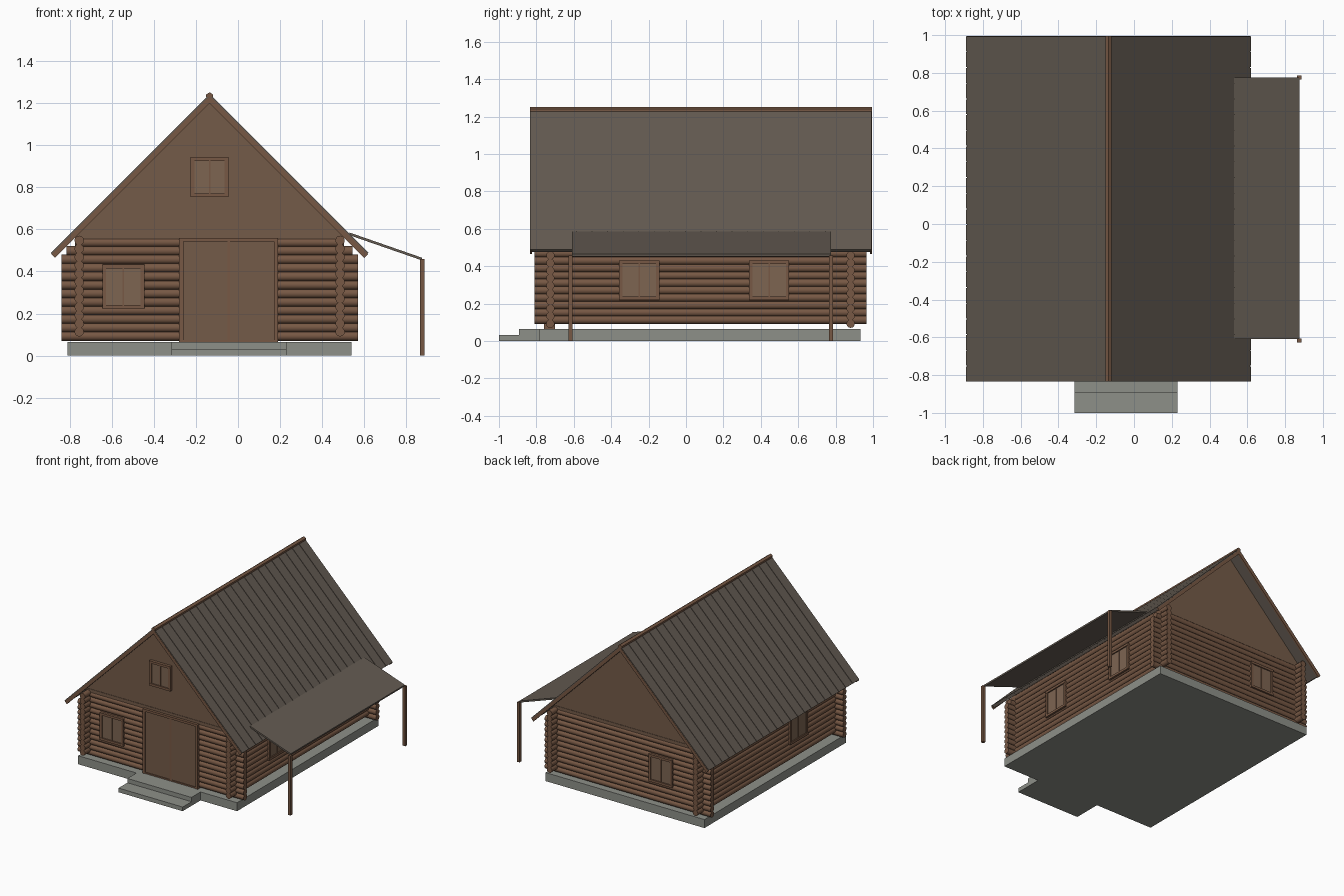
import bpy, bmesh, math
from mathutils import Matrix, Vector

if "Cube" in bpy.data.objects:
    bpy.data.objects.remove(bpy.data.objects["Cube"])

def material(name, rgb):
    m = bpy.data.materials.new(name)
    m.diffuse_color = (*rgb, 1)
    m.use_nodes = True
    m.node_tree.nodes["Principled BSDF"].inputs["Base Color"].default_value = m.diffuse_color
    return m

LOG = material("log brown", (0.185, 0.098, 0.058))
PLANK = material("plank brown", (0.175, 0.105, 0.066))
PANE = material("shutter brown", (0.205, 0.128, 0.083))
ROOF = material("roof grey brown", (0.125, 0.103, 0.083))
STONE = material("concrete grey", (0.27, 0.28, 0.25))

CX = -0.135                      # house centre line
WX = 0.62                        # half distance between side walls
Y0, Y1 = -0.725, 0.88            # front and back wall planes
RY0, RY1 = -0.835, 0.995         # roof ends

def finish(name, bm, mat, smooth=False):
    bmesh.ops.recalc_face_normals(bm, faces=bm.faces)
    me = bpy.data.meshes.new(name)
    bm.to_mesh(me)
    bm.free()
    me.materials.append(mat)
    if smooth:
        for p in me.polygons:
            p.use_smooth = True
        me.set_sharp_from_angle(angle=math.radians(40))
    ob = bpy.data.objects.new(name, me)
    bpy.context.collection.objects.link(ob)
    return ob

def boxes(name, mat, *ranges):
    """One object from boxes given as (x0, x1, y0, y1, z0, z1)."""
    bm = bmesh.new()
    for x0, x1, y0, y1, z0, z1 in ranges:
        m = Matrix.Translation(((x0 + x1) / 2, (y0 + y1) / 2, (z0 + z1) / 2)) \
            @ Matrix.Diagonal((x1 - x0, y1 - y0, z1 - z0, 1))
        bmesh.ops.create_cube(bm, size=1, matrix=m)
    return finish(name, bm, mat)

def add_prism(bm, profile, y0, y1):
    """Extrude an (x, z) profile along y."""
    a = [bm.verts.new((x, y0, z)) for x, z in profile]
    b = [bm.verts.new((x, y1, z)) for x, z in profile]
    bm.faces.new(a)
    bm.faces.new(b[::-1])
    for i in range(len(a)):
        j = (i + 1) % len(a)
        bm.faces.new((a[i], b[i], b[j], a[j]))

def add_log(bm, centre, length, axis):
    rot = Matrix.Rotation(math.pi / 2, 4, 'Y' if axis == 'X' else 'X')
    bmesh.ops.create_cone(bm, cap_ends=True, segments=12, radius1=0.0225, radius2=0.0225,
                          depth=length, matrix=Matrix.Translation(centre) @ rot)

# Foundation and steps
boxes("foundation", STONE, (-0.81, 0.54, -0.783, 0.933, 0, 0.065))
boxes("upper_step", STONE, (-0.315, 0.23, -0.893, -0.783, 0, 0.065))
boxes("lower_step", STONE, (-0.315, 0.23, -1.0, -0.893, 0, 0.032))

# Log walls, interlocked by half a log height; top logs trimmed under the roof
for name, y in (("front_log_wall", Y0), ("back_log_wall", Y1)):
    bm = bmesh.new()
    for k in range(12):
        z = 0.0925 + 0.0405 * k
        half = min(0.705, 1.2 - (z + 0.0225))
        add_log(bm, (CX, y, z), 2 * half, 'X')
    finish(name, bm, LOG, True)
for name, s in (("left_log_wall", -1), ("right_log_wall", 1)):
    bm = bmesh.new()
    for k in range(12):
        add_log(bm, (CX + s * WX, (-0.81 + 0.965) / 2, 0.113 + 0.0395 * k), 1.775, 'Y')
    finish(name, bm, LOG, True)

# Gables and the beam below them
for name, y in (("front_gable", Y0), ("back_gable", Y1)):
    bm = bmesh.new()
    add_prism(bm, [(CX - 0.635, 0.578), (CX + 0.635, 0.578), (CX, 1.213)], y - 0.012, y + 0.012)
    finish(name, bm, PLANK)
    boxes(name + "_beam", PLANK, (CX - 0.64, CX + 0.64, y - 0.015, y + 0.015, 0.555, 0.58))

# Roof slopes: a deck with raised boards, and brown barge boards at both ends
def slope(s, top, bottom, reach):
    t = top - bottom
    return [(CX, top), (CX + s * reach, top - reach),
            (CX + s * (reach - t / 2), top - reach - t / 2), (CX, bottom)]

BOARDS = 22
for side, s in (("left", -1), ("right", 1)):
    bm = bmesh.new()
    add_prism(bm, slope(s, 1.236, 1.21, 0.748), RY0 + 0.012, RY1 - 0.012)
    finish(side + "_roof_deck", bm, ROOF)
    bm = bmesh.new()
    w = (RY1 - RY0) / BOARDS
    for i in range(BOARDS):
        y = RY0 + i * w
        add_prism(bm, slope(s, 1.243, 1.232, 0.755), y + 0.002, y + w - 0.002)
    finish(side + "_roof_boards", bm, ROOF)
    bm = bmesh.new()
    for y in (RY0, RY1 - 0.012):
        add_prism(bm, slope(s, 1.234, 1.2, 0.752), y, y + 0.012)
    finish(side + "_barge_boards", bm, LOG)

# Ridge cap
bm = bmesh.new()
add_prism(bm, [(CX - 0.016, 1.228), (CX + 0.016, 1.228), (CX + 0.016, 1.241),
               (CX, 1.252), (CX - 0.016, 1.241)], RY0, RY1)
finish("ridge_cap", bm, LOG)

# Side canopy with two posts
bm = bmesh.new()
add_prism(bm, [(0.53, 0.585), (0.875, 0.465), (0.873, 0.453), (0.53, 0.572)], -0.61, 0.775)
finish("canopy", bm, ROOF)
for name, y in (("front_post", -0.617), ("back_post", 0.775)):
    boxes(name, LOG, (0.864, 0.886, y - 0.011, y + 0.011, 0, 0.458))

# Windows: built facing -y at the origin, then turned onto their wall
def window(name, x, y, z, w, h, turn):
    a, b, f = w / 2, h / 2, 0.018
    frame = boxes(name + "_frame", LOG,
                  (-a, a, -0.034, 0.01, b - f, b), (-a, a, -0.034, 0.01, -b, f - b),
                  (-a, f - a, -0.032, 0.01, f - b, b - f), (a - f, a, -0.032, 0.01, f - b, b - f),
                  (-0.004, 0.004, -0.029, 0.01, f - b, b - f))
    pane = boxes(name + "_pane", PANE, (f - a, a - f, -0.025, 0.01, f - b, b - f))
    for ob in (frame, pane):
        ob.location = (x, y, z)
        ob.rotation_euler = (0, 0, math.radians(turn))

window("front_window", -0.545, Y0, 0.327, 0.2, 0.21, 0)
window("gable_window", CX, Y0, 0.848, 0.18, 0.19, 0)
window("right_front_window", CX + WX, -0.25, 0.325, 0.215, 0.21, 90)
window("right_back_window", CX + WX, 0.444, 0.325, 0.215, 0.21, 90)
window("left_window", CX - WX, -0.25, 0.325, 0.215, 0.21, -90)
window("back_window", -0.42, Y1, 0.327, 0.2, 0.21, 180)

# Double door with frame
boxes("door_frame", LOG,
      (-0.28, -0.26, -0.76, -0.7, 0.065, 0.56), (0.17, 0.19, -0.76, -0.7, 0.065, 0.56),
      (-0.26, 0.17, -0.76, -0.7, 0.542, 0.56), (-0.05, -0.037, -0.757, -0.7, 0.065, 0.542),
      (-0.26, 0.17, -0.757, -0.7, 0.065, 0.075))
boxes("doors", PLANK, (-0.26, -0.05, -0.752, -0.7, 0.075, 0.542),
      (-0.037, 0.17, -0.752, -0.7, 0.075, 0.542))
